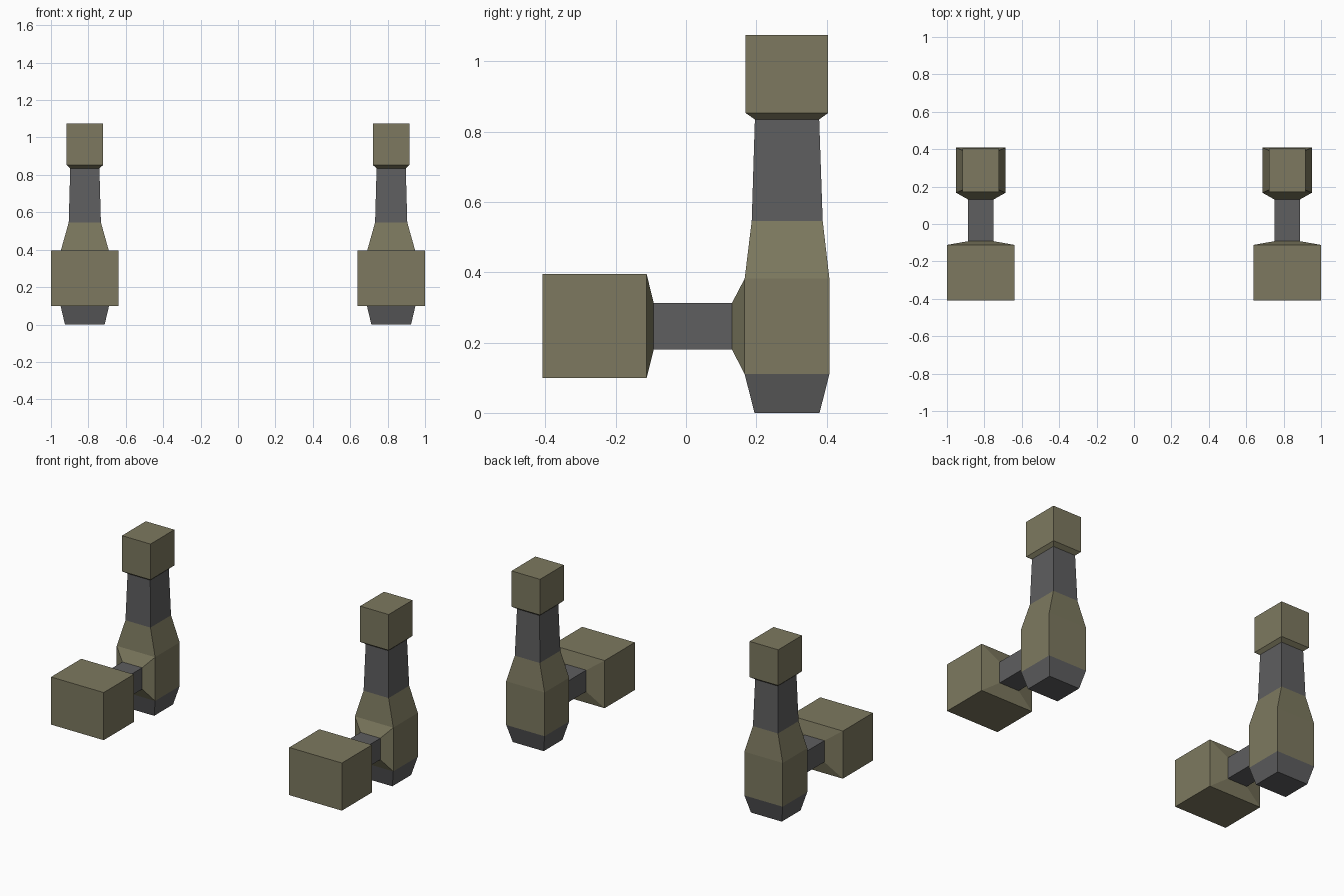
import bpy, bmesh

if "Cube" in bpy.data.objects:
    bpy.data.objects.remove(bpy.data.objects["Cube"])


def material(name, rgb):
    m = bpy.data.materials.new(name)
    m.diffuse_color = (*rgb, 1)
    m.use_nodes = True
    m.node_tree.nodes["Principled BSDF"].inputs["Base Color"].default_value = m.diffuse_color
    return m


MATS = [material("olive", (0.205, 0.191, 0.115)), material("dark grey", (0.112, 0.112, 0.115))]
OLIVE, GREY = 0, 1
CX = 0.819


def loft(name, side, rings, colours, caps, axis, skip=None):
    """Join rectangular rings (position, half width x, low, high) along z or y."""
    bm = bmesh.new()
    loops = []
    for p, w, lo, hi in rings:
        loop = []
        for sx, t in ((-1, lo), (1, lo), (1, hi), (-1, hi)):
            x = side * CX + sx * w
            loop.append(bm.verts.new((x, t, p) if axis == "z" else (x, p, t)))
        loops.append(loop)
    for i, (a, b) in enumerate(zip(loops, loops[1:])):
        for k in range(4):
            if (i, k) == skip:
                continue
            n = (k + 1) % 4
            bm.faces.new((a[k], a[n], b[n], b[k])).material_index = colours[i]
    for end, colour in caps:
        bm.faces.new(loops[end]).material_index = colour
    bmesh.ops.recalc_face_normals(bm, faces=bm.faces)
    mesh = bpy.data.meshes.new(name)
    bm.to_mesh(mesh)
    bm.free()
    for m in MATS:
        mesh.materials.append(m)
    bpy.context.collection.objects.link(bpy.data.objects.new(name, mesh))


for side, label in ((-1, "left"), (1, "right")):
    # Upright: tapered foot, body, shoulder, neck and head block
    upright = [(0.0, 0.106, 0.195, 0.38), (0.11, 0.132, 0.167, 0.408),
               (0.382, 0.132, 0.167, 0.408), (0.546, 0.086, 0.187, 0.389),
               (0.835, 0.078, 0.196, 0.379), (0.853, 0.098, 0.17, 0.404),
               (1.075, 0.098, 0.17, 0.404)]
    # the body's front face is left open where the arm flares out of it
    loft("upright_" + label, side, upright,
         [GREY, OLIVE, OLIVE, GREY, OLIVE, OLIVE], [(0, GREY), (-1, OLIVE)], "z", skip=(1, 0))

    # Arm: flare from the body, square connector and front block
    arm = [(0.167, 0.132, 0.11, 0.382), (0.131, 0.068, 0.18, 0.313),
           (-0.092, 0.068, 0.18, 0.313), (-0.112, 0.181, 0.099, 0.395),
           (-0.408, 0.181, 0.099, 0.395)]
    loft("front_arm_" + label, side, arm, [OLIVE, GREY, OLIVE, OLIVE], [(-1, OLIVE)], "y")
